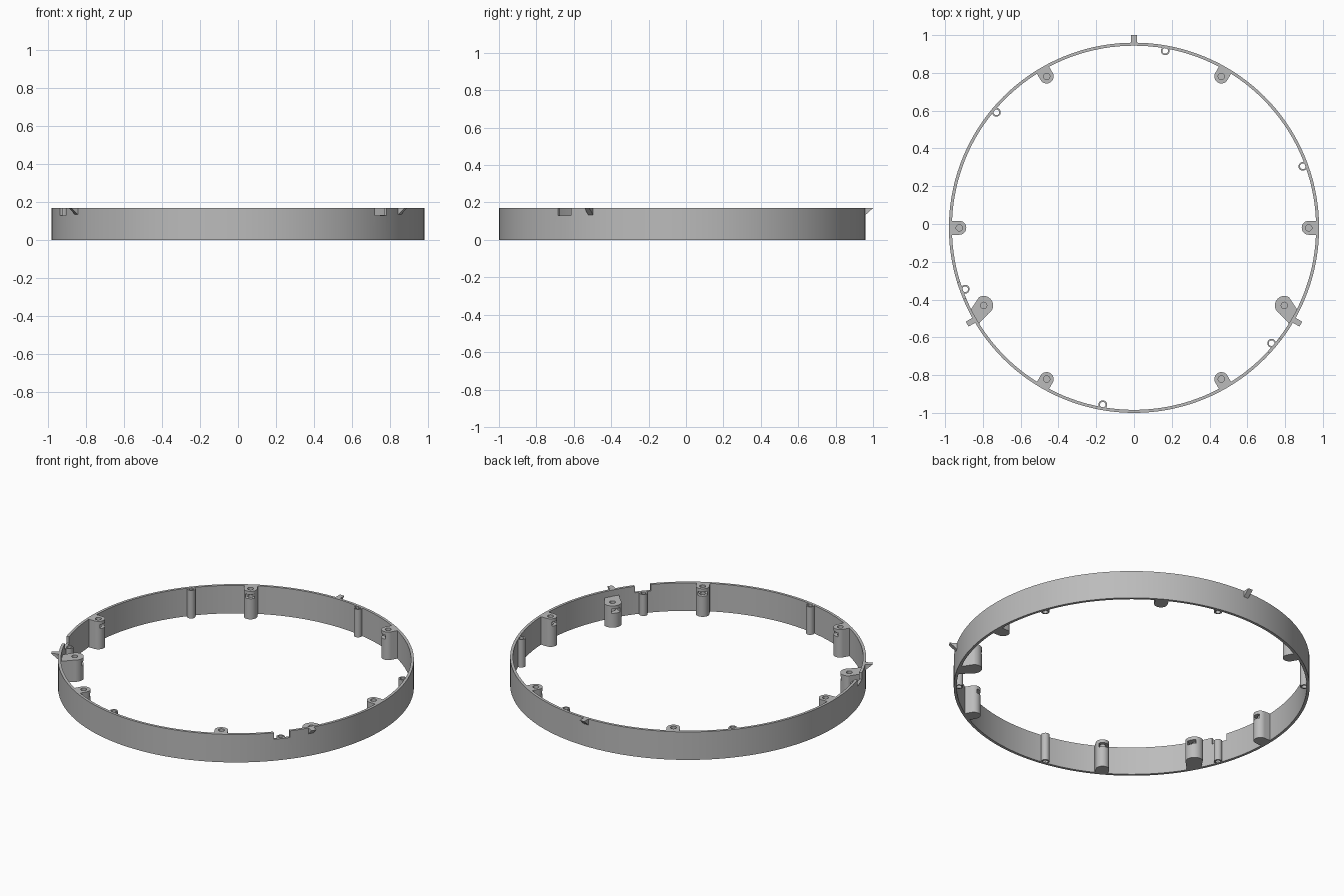
import bpy, bmesh, math
from mathutils import Matrix

if "Cube" in bpy.data.objects:
    bpy.data.objects.remove(bpy.data.objects["Cube"], do_unlink=True)

OUTER, INNER, HEIGHT = 0.98, 0.964, 0.17
CENTRE_Y = -0.02
NOTCH_Z = 0.13

grey = bpy.data.materials.new("plain_grey")
grey.use_nodes = True
grey.diffuse_color = (0.5, 0.5, 0.5, 1)
grey.node_tree.nodes["Principled BSDF"].inputs["Base Color"].default_value = (0.5, 0.5, 0.5, 1)


def make(name, bm):
    bmesh.ops.recalc_face_normals(bm, faces=bm.faces)
    mesh = bpy.data.meshes.new(name)
    bm.to_mesh(mesh)
    bm.free()
    mesh.materials.append(grey)
    obj = bpy.data.objects.new(name, mesh)
    bpy.context.collection.objects.link(obj)
    return obj


def prism(name, outline, z0, z1):
    """Extrude a flat outline upwards."""
    bm = bmesh.new()
    face = bm.faces.new([bm.verts.new((x, y, z0)) for x, y in outline])
    top = bmesh.ops.extrude_face_region(bm, geom=[face])["geom"]
    bmesh.ops.translate(bm, vec=(0, 0, z1 - z0),
                        verts=[v for v in top if isinstance(v, bmesh.types.BMVert)])
    return make(name, bm)


def tube(name, outer, inner, z0, z1, steps):
    """Revolve a rectangular wall section."""
    bm = bmesh.new()
    section = [(inner, z0), (outer, z0), (outer, z1), (inner, z1)]
    rings = []
    for i in range(steps):
        a = math.tau * i / steps
        rings.append([bm.verts.new((r * math.cos(a), r * math.sin(a), z)) for r, z in section])
    for i in range(steps):
        a, b = rings[i], rings[(i + 1) % steps]
        for k in range(4):
            n = (k + 1) % 4
            bm.faces.new((a[k], b[k], b[n], a[n]))
    return make(name, bm)


def arc(x, y, r, start, end, steps=24):
    return [(x + r * math.cos(math.radians(start + (end - start) * i / steps)),
             y + r * math.sin(math.radians(start + (end - start) * i / steps)))
            for i in range(steps + 1)]


def box(x0, x1, y0, y1, z0, z1):
    return prism("cutter", [(x0, y0), (x1, y0), (x1, y1), (x0, y1)], z0, z1)


def cut(obj, cutter):
    mod = obj.modifiers.new("cut", "BOOLEAN")
    mod.object = cutter
    mod.operation = "DIFFERENCE"
    mod.solver = "EXACT"
    bpy.context.view_layer.objects.active = obj
    bpy.ops.object.modifier_apply(modifier=mod.name)
    bpy.data.objects.remove(cutter, do_unlink=True)


def place(obj, degrees):
    """Turn a part built on the +x axis round the ring centre."""
    obj.matrix_world = (Matrix.Translation((0, CENTRE_Y, 0))
                        @ Matrix.Rotation(math.radians(degrees), 4, "Z"))


def smooth(obj):
    bpy.ops.object.select_all(action="DESELECT")
    obj.select_set(True)
    bpy.context.view_layer.objects.active = obj
    bpy.ops.object.shade_smooth_by_angle(angle=math.radians(30))


def boss(name, x, y, radius, web, top):
    """Screw post with a web to the wall, a blind hole and a nut slot."""
    outline = arc(x, y, radius, 90, 270) + [(0.968, web[0]), (0.968, web[1])]
    obj = prism(name, outline, 0, top)
    cut(obj, prism("cutter", arc(x, y, 0.017, 0, 345, 23), 0.04, top + 0.02))
    cut(obj, box(x - 0.08, x + 0.024, y - 0.025, y + 0.025, top - 0.045, top - 0.02))
    smooth(obj)
    return obj


# Ring wall, with two notches in the rim
wall = tube("ring_wall", OUTER, INNER, 0, HEIGHT, 144)
for angle in (200, 320):
    cutter = box(0.92, 1.0, -0.046, 0.046, NOTCH_Z, HEIGHT + 0.05)
    place(cutter, angle)
    cutter.location.y = 0
    bpy.context.view_layer.update()
    cut(wall, cutter)
smooth(wall)
place(wall, 0)

# Six small screw posts
for angle in range(0, 360, 60):
    post = boss("screw_post", 0.925, 0, 0.037, (-0.037, 0.037), HEIGHT)
    place(post, angle)

# Two large, lower posts beside the front tabs
for name, side, angle in (("left_large_post", 1, -30), ("right_large_post", -1, 210)):
    web = sorted((-0.03 * side, 0.055 * side))
    post = boss(name, 0.895, 0.042 * side, 0.05, web, 0.132)
    place(post, angle)

# Six thin guide tubes, cut short where they meet a notch
for angle in range(20, 360, 60):
    top = NOTCH_Z if angle in (200, 320) else HEIGHT
    guide = tube("guide_tube", 0.023, 0.015, 0, top, 24)
    guide.data.transform(Matrix.Translation((0.951, 0, 0)))
    smooth(guide)
    place(guide, angle)

# Three wedge tabs outside the rim
for angle in (90, 210, 330):
    tab = prism("wedge_tab", [(0.97, 0.125), (1.02, HEIGHT), (0.97, HEIGHT)], -0.015, 0.015)
    tab.data.transform(Matrix.Rotation(math.pi / 2, 4, "X"))
    place(tab, angle)
